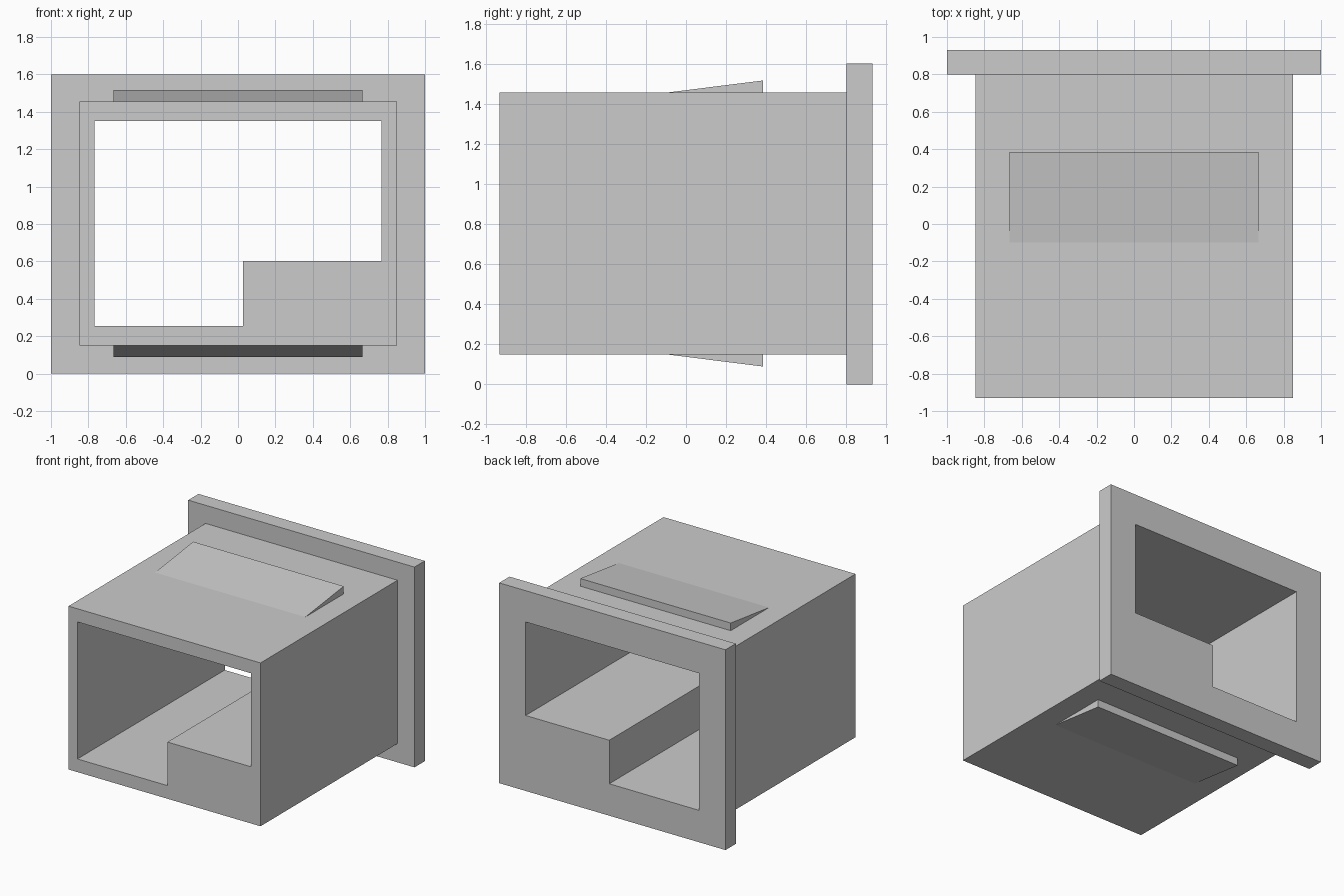
import bpy
import bmesh

if "Cube" in bpy.data.objects:
    bpy.data.objects.remove(bpy.data.objects["Cube"], do_unlink=True)

grey = bpy.data.materials.new("light grey plastic")
grey.use_nodes = True
colour = (0.6, 0.6, 0.6, 1)
grey.diffuse_color = colour
grey.node_tree.nodes["Principled BSDF"].inputs["Base Color"].default_value = colour


def prism(name, points, place, start, end):
    """Extrude a flat outline; place(a, b, depth) gives the 3D position."""
    bm = bmesh.new()
    rings = [[bm.verts.new(place(a, b, d)) for a, b in points] for d in (start, end)]
    bm.faces.new(rings[0])
    bm.faces.new(rings[1][::-1])
    n = len(points)
    for i in range(n):
        j = (i + 1) % n
        bm.faces.new((rings[0][j], rings[0][i], rings[1][i], rings[1][j]))
    bmesh.ops.recalc_face_normals(bm, faces=bm.faces)
    mesh = bpy.data.meshes.new(name)
    bm.to_mesh(mesh)
    bm.free()
    mesh.materials.append(grey)
    obj = bpy.data.objects.new(name, mesh)
    bpy.context.collection.objects.link(obj)
    return obj


def along_y(x, z, y):
    return (x, y, z)


def along_x(y, z, x):
    return (x, y, z)


def rect(x0, x1, z0, z1):
    return [(x0, z0), (x1, z0), (x1, z1), (x0, z1)]


def combine(target, tool, operation):
    """Apply a boolean, then drop the tool object."""
    mod = target.modifiers.new(operation.lower(), 'BOOLEAN')
    mod.operation = operation
    mod.solver = 'EXACT'
    mod.object = tool
    bpy.context.view_layer.objects.active = target
    bpy.ops.object.modifier_apply(modifier=mod.name)
    bpy.data.objects.remove(tool, do_unlink=True)


# Box sleeve with a rim plate at the back
housing = prism("housing", rect(-0.847, 0.85, 0.15, 1.455), along_y, -0.93, 0.85)
rim = prism("rim", rect(-1, 1, 0, 1.6), along_y, 0.8, 0.93)
combine(housing, rim, 'UNION')

# Through opening, stepped around the solid block in the lower left corner
opening = [(-0.768, 0.255), (0.027, 0.255), (0.027, 0.603),
           (0.766, 0.603), (0.766, 1.35), (-0.768, 1.35)]
cutter = prism("opening_cutter", opening, along_y, -1.2, 1.2)
combine(housing, cutter, 'DIFFERENCE')

# Wedge catches on the top and underside
for name, base, side in (("upper_catch", 1.455, 1), ("lower_catch", 0.15, -1)):
    wedge = [(-0.1, base), (0.385, base + side * 0.061),
             (0.385, base - side * 0.03), (-0.1, base - side * 0.03)]
    prism(name, wedge, along_x, -0.665, 0.665)
